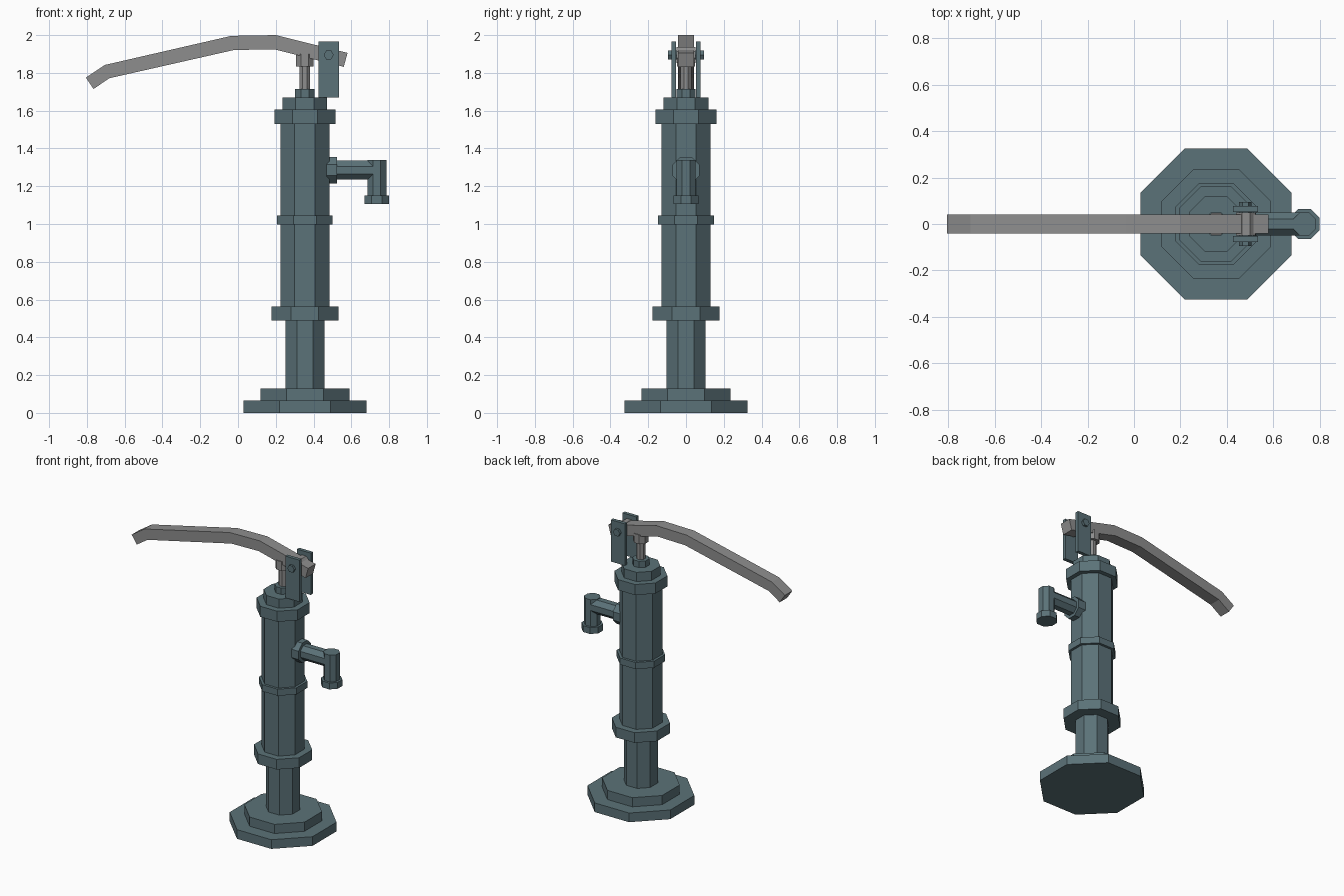
import bpy, bmesh, math
from mathutils import Vector, Matrix

if "Cube" in bpy.data.objects:
    bpy.data.objects.remove(bpy.data.objects["Cube"])


def material(name, rgb):
    m = bpy.data.materials.new(name)
    m.diffuse_color = (*rgb, 1)
    m.use_nodes = True
    m.node_tree.nodes["Principled BSDF"].inputs["Base Color"].default_value = m.diffuse_color
    return m


IRON = material("blue_grey_iron", (0.105, 0.168, 0.188))
STEEL = material("grey_steel", (0.27, 0.27, 0.27))
CX = 0.354          # pump axis
SPOUT_X = 0.735     # spout outlet axis
SPOUT_Z = 1.285     # spout pipe height


def finish(name, bm, mat):
    bmesh.ops.recalc_face_normals(bm, faces=bm.faces)
    mesh = bpy.data.meshes.new(name)
    bm.to_mesh(mesh)
    bm.free()
    mesh.materials.append(mat)
    ob = bpy.data.objects.new(name, mesh)
    bpy.context.collection.objects.link(ob)
    return ob


def prism(name, start, end, apothem, mat, sides=8):
    """Flat-sided bar between two points, flats square to the axes."""
    a, b = Vector(start), Vector(end)
    d = b - a
    r = apothem / math.cos(math.pi / sides)
    bm = bmesh.new()
    bmesh.ops.create_cone(bm, cap_ends=True, segments=sides, radius1=r, radius2=r,
                          depth=d.length)
    turn = Matrix.Rotation(math.pi / sides, 4, 'Z')
    aim = Vector((0, 0, 1)).rotation_difference(d).to_matrix().to_4x4()
    bmesh.ops.transform(bm, verts=bm.verts,
                        matrix=Matrix.Translation((a + b) / 2) @ aim @ turn)
    return finish(name, bm, mat)


def box(name, lo, hi, mat):
    lo, hi = Vector(lo), Vector(hi)
    bm = bmesh.new()
    bmesh.ops.create_cube(bm, size=1, matrix=Matrix.Translation((lo + hi) / 2)
                          @ Matrix.Diagonal((*(hi - lo), 1)))
    return finish(name, bm, mat)


# Column: stacked octagonal sections (name, bottom, top, apothem, material)
for name, z0, z1, ap, mat in [
    ("base_plate", 0.0, 0.065, 0.325, IRON),
    ("base_step", 0.065, 0.13, 0.236, IRON),
    ("lower_pipe", 0.13, 0.49, 0.103, IRON),
    ("lower_collar", 0.49, 0.562, 0.177, IRON),
    ("barrel", 0.562, 1.53, 0.13, IRON),
    ("middle_band", 0.998, 1.045, 0.147, IRON),
    ("top_collar", 1.53, 1.605, 0.161, IRON),
    ("cap", 1.605, 1.67, 0.118, IRON),
    ("gland", 1.67, 1.715, 0.051, IRON),
    ("plunger_rod", 1.715, 1.85, 0.028, STEEL),
    ("rod_head", 1.835, 1.90, 0.047, STEEL),
]:
    prism(name, (CX, 0, z0), (CX, 0, z1), ap, mat)

# Lug joining the rod head to the handle
box("rod_lug", (CX - 0.03, -0.03, 1.89), (CX + 0.03, 0.03, 1.93), STEEL)

# Spout: flange, arm, and downpipe with mitred elbow, then nozzle
prism("spout_flange", (0.468, 0, SPOUT_Z), (0.525, 0, SPOUT_Z), 0.071, IRON)
prism("spout_arm", (0.525, 0, SPOUT_Z), (SPOUT_X, 0, SPOUT_Z), 0.05, IRON)
prism("spout_downpipe", (SPOUT_X, 0, 1.15), (SPOUT_X, 0, 1.34), 0.05, IRON)
prism("spout_nozzle", (SPOUT_X, 0, 1.105), (SPOUT_X, 0, 1.15), 0.065, IRON)

# Pivot bracket plates and hexagonal bolt heads, on both sides
for side, label in ((-1, "front"), (1, "back")):
    y = sorted((side * 0.052, side * 0.077))
    box(label + "_bracket", (0.426, y[0], 1.67), (0.535, y[1], 1.966), IRON)
    prism(label + "_bolt", (0.48, side * 0.04, 1.895), (0.48, side * 0.094, 1.895),
          0.023, IRON, 6)

# Handle: bent bar of constant section
top = [(-0.805, 1.775), (-0.705, 1.842), (-0.035, 1.996), (0.2, 2.0), (0.58, 1.906)]
low = [(-0.765, 1.715), (-0.68, 1.772), (-0.022, 1.921), (0.192, 1.925), (0.56, 1.832)]
bm = bmesh.new()
rings = [[bm.verts.new((p[0], y, p[1])) for p, y in
          ((t, -0.042), (t, 0.042), (b, 0.042), (b, -0.042))] for t, b in zip(top, low)]
for r0, r1 in zip(rings, rings[1:]):
    for i in range(4):
        j = (i + 1) % 4
        bm.faces.new((r0[i], r0[j], r1[j], r1[i]))
bm.faces.new(rings[0])
bm.faces.new(rings[-1])
finish("handle", bm, STEEL)

# Pivot sleeve around the bolt, between the plates
prism("pivot_sleeve", (0.482, -0.05, 1.895), (0.482, 0.05, 1.895), 0.042, STEEL)
